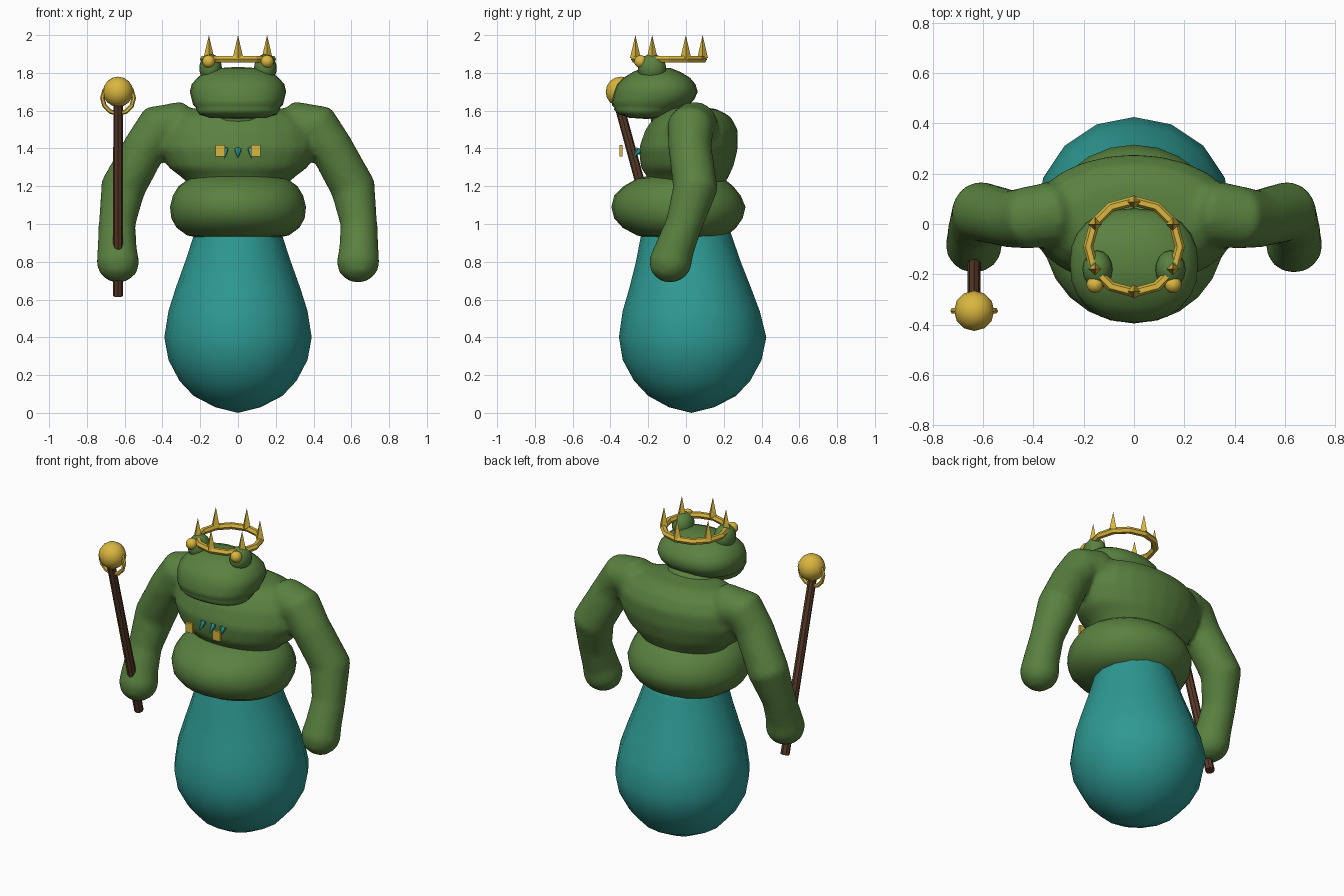
import bpy, bmesh
from math import cos, sin, pi, copysign
from mathutils import Vector, Matrix

cube = bpy.data.objects.get("Cube")
if cube:
    bpy.data.objects.remove(cube, do_unlink=True)


def material(name, rgb):
    m = bpy.data.materials.new(name)
    m.use_nodes = True
    m.diffuse_color = (*rgb, 1)
    bsdf = m.node_tree.nodes["Principled BSDF"]
    bsdf.inputs["Base Color"].default_value = (*rgb, 1)
    bsdf.inputs["Roughness"].default_value = 0.7
    return m


GREEN = material("skin green", (0.10, 0.22, 0.05))
TEAL = material("cloth teal", (0.027, 0.32, 0.29))
GOLD = material("gold", (0.70, 0.47, 0.05))
WOOD = material("dark wood", (0.10, 0.043, 0.021))


def finish(name, bm, mat, smooth=True):
    bmesh.ops.recalc_face_normals(bm, faces=bm.faces)
    me = bpy.data.meshes.new(name)
    bm.to_mesh(me)
    bm.free()
    me.materials.append(mat)
    me.polygons.foreach_set("use_smooth", [smooth] * len(me.polygons))
    ob = bpy.data.objects.new(name, me)
    bpy.context.collection.objects.link(ob)
    return ob


def skin_rings(bm, rings, start, end):
    """Bridge point rings and close both ends with a fan."""
    loops = [[bm.verts.new(p) for p in r] for r in rings]
    n = len(loops[0])
    for a, b in zip(loops, loops[1:]):
        for i in range(n):
            j = (i + 1) % n
            bm.faces.new((a[i], a[j], b[j], b[i]))
    for loop, tip in ((loops[0], start), (loops[-1], end)):
        pole = bm.verts.new(tip)
        for i in range(n):
            bm.faces.new((loop[i], loop[(i + 1) % n], pole))


def stack(bm, profile, bottom, top, n=24, power=1.0):
    """Level ellipses: (z, half width, front y, back y)."""
    def bend(c):
        return copysign(abs(c) ** power, c)
    rings = []
    for z, rx, front, back in profile:
        cy, ry = (front + back) / 2, (back - front) / 2
        rings.append([(rx * bend(cos(2 * pi * i / n)), cy + ry * bend(sin(2 * pi * i / n)), z)
                      for i in range(n)])
    skin_rings(bm, rings, bottom, top)


def limb(bm, path, side, n=16):
    """Round tube along (x, y, z, radius) points."""
    pts = [Vector((side * x, y, z)) for x, y, z, r in path]
    rings = []
    for k, p in enumerate(pts):
        t = (pts[min(k + 1, len(pts) - 1)] - pts[max(k - 1, 0)]).normalized()
        u = t.cross(Vector((0, 1, 0))).normalized()
        v = t.cross(u)
        r = path[k][3]
        rings.append([p + r * (u * cos(2 * pi * i / n) + v * sin(2 * pi * i / n)) for i in range(n)])
    skin_rings(bm, rings, pts[0], pts[-1] - Vector((0, 0, 0.012)))


def ball(name, loc, scale, mat, u=16, v=10):
    bm = bmesh.new()
    m = Matrix.Translation(loc) @ Matrix.Diagonal((*scale, 1))
    bmesh.ops.create_uvsphere(bm, u_segments=u, v_segments=v, radius=1, matrix=m)
    return finish(name, bm, mat)


def cone(name, a, b, r1, r2, n, mat, smooth=False):
    """Cone or rod running from a to b."""
    a, b = Vector(a), Vector(b)
    d = b - a
    bm = bmesh.new()
    m = Matrix.Translation((a + b) / 2) @ Vector((0, 0, 1)).rotation_difference(d).to_matrix().to_4x4()
    bmesh.ops.create_cone(bm, cap_ends=True, segments=n, radius1=r1, radius2=r2,
                          depth=d.length, matrix=m)
    return finish(name, bm, mat, smooth)


def ring(name, loc, major, minor, mat, upright=False, n=12, k=6):
    bm = bmesh.new()
    rows = []
    for i in range(n):
        a = 2 * pi * i / n
        row = []
        for j in range(k):
            b = 2 * pi * j / k
            r, h = major + minor * cos(b), minor * sin(b)
            p = (r * cos(a), h, r * sin(a)) if upright else (r * cos(a), r * sin(a), h)
            row.append(bm.verts.new(Vector(p) + Vector(loc)))
        rows.append(row)
    for i in range(n):
        for j in range(k):
            a, b = rows[i], rows[(i + 1) % n]
            bm.faces.new((a[j], b[j], b[(j + 1) % k], a[(j + 1) % k]))
    return finish(name, bm, mat, False)


# Pear-shaped gown
bm = bmesh.new()
stack(bm, [(0.03, 0.12, -0.09, 0.15), (0.09, 0.235, -0.20, 0.265), (0.17, 0.31, -0.275, 0.34),
           (0.28, 0.368, -0.335, 0.40), (0.40, 0.39, -0.355, 0.425), (0.54, 0.368, -0.335, 0.39),
           (0.66, 0.33, -0.30, 0.345), (0.80, 0.28, -0.265, 0.29), (0.93, 0.237, -0.24, 0.245),
           (1.0, 0.22, -0.22, 0.22)], (0, 0.03, 0), (0, 0, 1.0), n=16)
finish("gown", bm, TEAL)

# Belly roll
bm = bmesh.new()
stack(bm, [(0.925, 0.20, -0.20, 0.18), (0.94, 0.27, -0.26, 0.22), (0.98, 0.325, -0.335, 0.265),
           (1.03, 0.353, -0.38, 0.30), (1.09, 0.36, -0.395, 0.315), (1.15, 0.345, -0.38, 0.29),
           (1.20, 0.315, -0.33, 0.25), (1.24, 0.26, -0.26, 0.20), (1.265, 0.17, -0.16, 0.13)],
      (0, 0, 0.925), (0, 0, 1.27))
finish("belly", bm, GREEN)

# Chest and arms, blended into one skin
bm = bmesh.new()
stack(bm, [(1.18, 0.24, -0.19, 0.19), (1.24, 0.29, -0.20, 0.22), (1.30, 0.37, -0.24, 0.25),
           (1.40, 0.42, -0.25, 0.275), (1.50, 0.41, -0.215, 0.275), (1.57, 0.36, -0.165, 0.235),
           (1.61, 0.25, -0.11, 0.16)], (0, 0, 1.18), (0, 0.02, 1.625))
ARM = [(0.22, 0.06, 1.46, 0.10), (0.33, 0.04, 1.525, 0.13), (0.42, 0.025, 1.515, 0.125),
       (0.49, 0.02, 1.41, 0.115), (0.61, 0.05, 1.19, 0.12), (0.64, -0.01, 1.0, 0.098),
       (0.64, -0.06, 0.87, 0.105), (0.635, -0.085, 0.79, 0.115), (0.635, -0.095, 0.735, 0.095),
       (0.635, -0.10, 0.70, 0.05)]
for side in (1, -1):
    limb(bm, ARM, side)
body = finish("chest_and_arms", bm, GREEN)
mod = body.modifiers.new("blend", "REMESH")
mod.mode = "VOXEL"
mod.voxel_size = 0.018
mod.use_smooth_shade = True
mod = body.modifiers.new("soften", "SMOOTH")
mod.factor = 0.5
mod.iterations = 6

# Head, neck and brow bumps
bm = bmesh.new()
stack(bm, [(1.562, 0.15, -0.30, -0.12), (1.58, 0.205, -0.355, -0.07), (1.605, 0.222, -0.382, -0.035),
           (1.615, 0.222, -0.378, -0.02), (1.63, 0.238, -0.392, 0.015), (1.66, 0.245, -0.39, 0.045),
           (1.70, 0.255, -0.38, 0.062), (1.74, 0.245, -0.365, 0.05), (1.775, 0.215, -0.33, 0.02),
           (1.805, 0.175, -0.28, -0.03), (1.825, 0.11, -0.235, -0.08)],
      (0, -0.21, 1.556), (0, -0.16, 1.832), power=0.85)
finish("head", bm, GREEN)
ball("neck", (0, -0.06, 1.57), (0.17, 0.13, 0.10), GREEN)
for side, word in ((1, "left"), (-1, "right")):
    ball(word + "_brow", (side * 0.145, -0.18, 1.825), (0.06, 0.075, 0.075), GREEN)
    ball(word + "_eye", (side * 0.155, -0.24, 1.86), (0.034,) * 3, GOLD)

# Crown
ring("crown_band", (0, -0.09, 1.873), 0.182, 0.02, GOLD)
for i in range(6):
    a = pi / 6 + i * pi / 3
    x, y = 0.178 * cos(a), -0.09 + 0.178 * sin(a)
    cone("crown_spike", (x, y, 1.88), (x, y, 2.0), 0.028, 0, 4, GOLD)

# Staff with orb and hoop
cone("staff_shaft", (-0.635, -0.08, 0.62), (-0.635, -0.355, 1.63), 0.027, 0.025, 8, WOOD)
ball("staff_orb", (-0.635, -0.345, 1.70), (0.08,) * 3, GOLD, 12, 8)
ring("staff_hoop", (-0.635, -0.345, 1.667), 0.083, 0.012, GOLD, upright=True)

# Chest ornaments: gold plaques and hanging teal fangs
for side, word in ((1, "left"), (-1, "right")):
    bm = bmesh.new()
    m = Matrix.Translation((side * 0.095, -0.345, 1.387)) @ Matrix.Diagonal((0.05, 0.015, 0.06, 1))
    bmesh.ops.create_cube(bm, size=1, matrix=m)
    finish(word + "_plaque", bm, GOLD, False)
for x in (-0.07, 0, 0.07):
    cone("fang", (x, -0.245, 1.395), (x, -0.285, 1.345), 0.02, 0, 6, TEAL)
